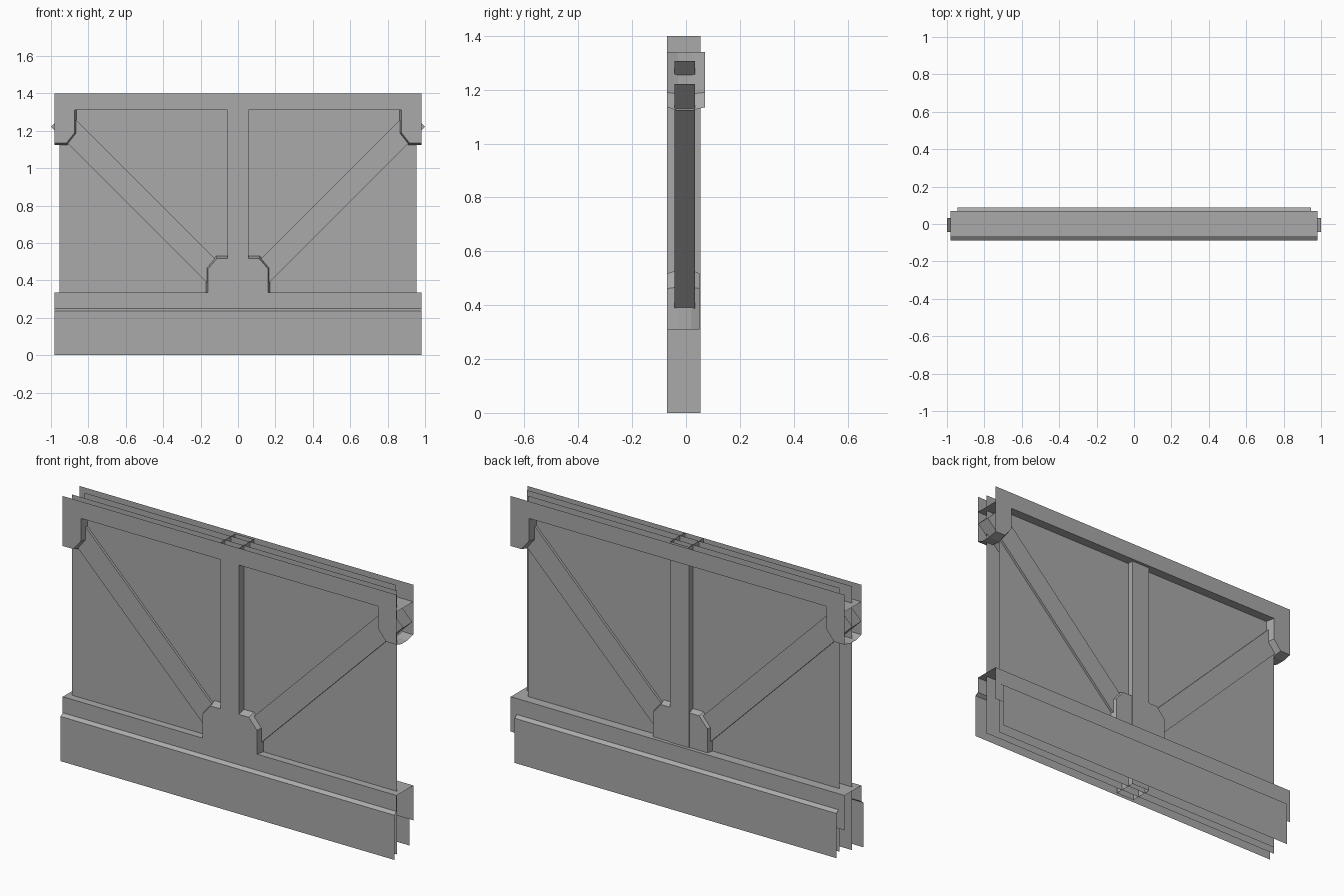
import bpy

cube = bpy.data.objects.get("Cube")
if cube:
    bpy.data.objects.remove(cube, do_unlink=True)

grey = bpy.data.materials.new("plain_grey")
grey.use_nodes = True
colour = (0.4, 0.4, 0.4, 1)
grey.diffuse_color = colour
grey.node_tree.nodes["Principled BSDF"].inputs["Base Color"].default_value = colour


def build(name, verts, faces):
    mesh = bpy.data.meshes.new(name)
    mesh.from_pydata(verts, [], faces)
    mesh.materials.append(grey)
    obj = bpy.data.objects.new(name, mesh)
    bpy.context.collection.objects.link(obj)
    return obj


def loft(name, rings, closed=False, caps=()):
    """Skin equal-length point rows; caps are extra faces given as point lists."""
    n = len(rings[0])
    verts = [p for ring in rings for p in ring]
    faces = []
    for r in range(len(rings) - 1):
        for i in range(n if closed else n - 1):
            j = (i + 1) % n
            faces.append((r * n + i, r * n + j, (r + 1) * n + j, (r + 1) * n + i))
    for cap in caps:
        faces.append(tuple(range(len(verts), len(verts) + len(cap))))
        verts += cap
    return build(name, verts, faces)


def rail(name, profile, half):
    """Sweep an open (y, z) profile along x."""
    return loft(name, [[(x, y, z) for y, z in profile] for x in (-half, half)])


CHORD, FRONT, BACK = 0.07, -0.03, 0.02

# Thin wall sheets
rail("front_panel", [(FRONT, 0), (FRONT, 1.4)], 0.955)
rail("back_panel", [(BACK, 0), (BACK, 1.4)], 0.915)

# Top channel and stepped bottom rails
rail("top_channel", [(-CHORD, 1.4), (-CHORD, 1.31), (CHORD, 1.31), (CHORD, 1.4)], 0.98)
rail("bottom_rail", [(-0.088, 0), (-0.088, 0.237), (-CHORD, 0.25),
                     (-CHORD, 0.335), (CHORD, 0.335), (CHORD, 0.15)], 0.98)
rail("back_skirt", [(CHORD, 0.25), (0.088, 0.237), (0.088, 0)], 0.945)

# Centre post, an open box tube
corners = [(-0.055, -CHORD), (0.055, -CHORD), (0.055, 0.054), (-0.055, 0.054)]
loft("centre_post", [[(x, y, z) for x, y in corners] for z in (0, 1.4)], closed=True)


def gusset(name, side, base, face, corner, back):
    """Bracket with tapered walls running through the panels and a plate each side."""
    def row(path, y):
        return [(side * x, y, z) for x, z in path]
    rows = [row(face, -CHORD), row(base, FRONT), row(base, BACK), row(face, back)]
    caps = [row(face + [corner], y) for y in (-CHORD, back)]
    return loft(name, rows, caps=caps)


for side, label in ((1, "left"), (-1, "right")):
    # Diagonal brace, an open box tube
    ends = []
    for x, z in ((1.0, 1.222), (0.14, 0.362)):
        ends.append([(side * (x - d), y, z + d)
                     for d, y in ((0, -0.043), (0, 0.033), (0.085, 0.033), (0.085, -0.043))])
    loft(label + "_brace", ends, closed=True)

    # Upper corner bracket
    gusset(label + "_top_bracket", side,
           [(0.863, 1.34), (0.863, 1.185), (0.912, 1.123), (0.98, 1.123)],
           [(0.873, 1.34), (0.873, 1.19), (0.917, 1.135), (0.98, 1.135)],
           (0.98, 1.34), CHORD)

    # Lower bracket at the foot of the post
    gusset(label + "_foot_bracket", side,
           [(0.17, 0.31), (0.17, 0.467), (0.117, 0.53), (0.05, 0.53)],
           [(0.16, 0.31), (0.16, 0.462), (0.112, 0.518), (0.05, 0.518)],
           (0.05, 0.31), 0.05)
